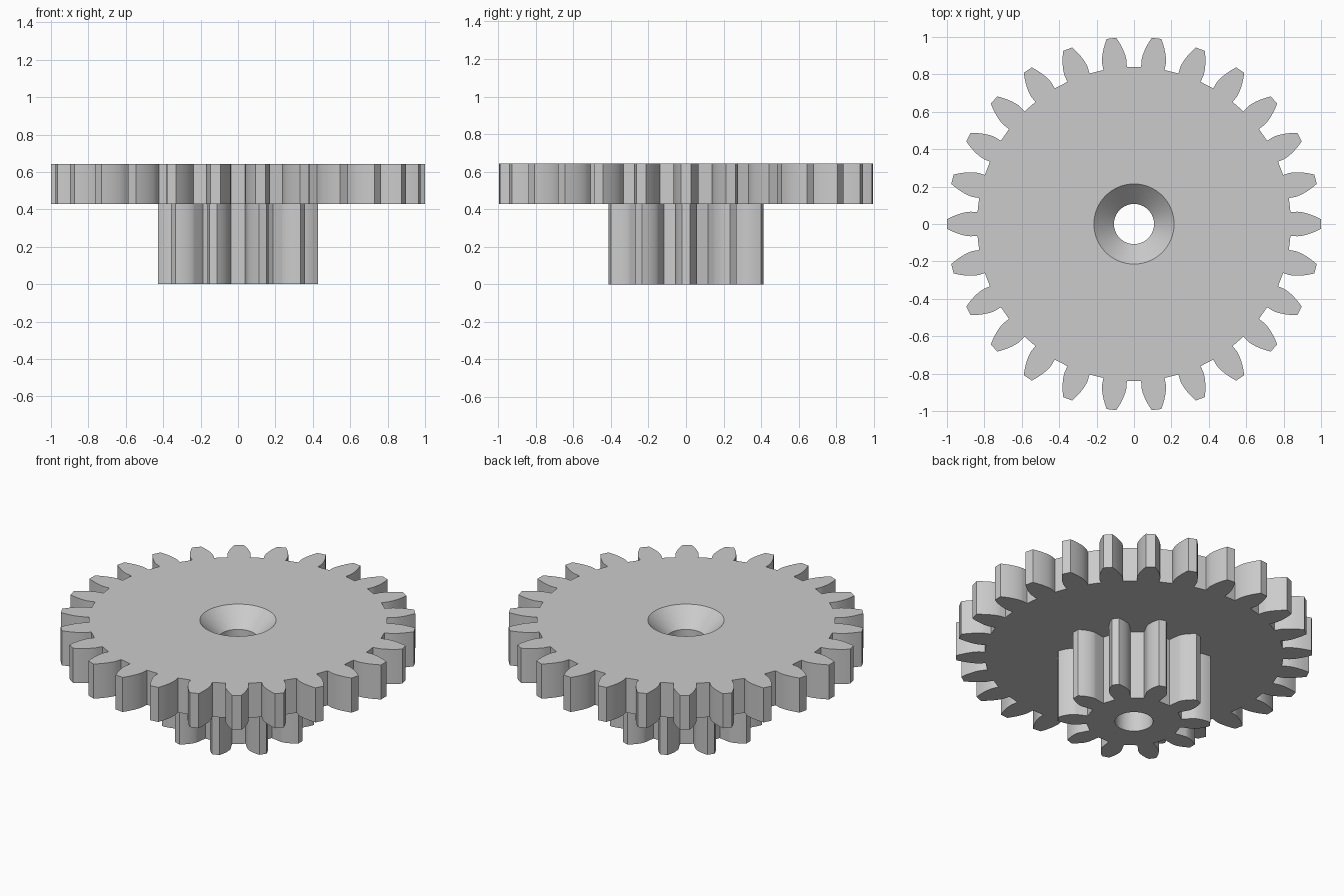
import bpy, bmesh, math

cube = bpy.data.objects.get("Cube")
if cube:
    bpy.data.objects.remove(cube, do_unlink=True)

MODULE = 2 / 28          # tooth size shared by both gears
PRESSURE = math.radians(20)

grey = bpy.data.materials.new("plain grey")
grey.use_nodes = True
colour = (0.6, 0.6, 0.6, 1)
grey.diffuse_color = colour
grey.node_tree.nodes["Principled BSDF"].inputs["Base Color"].default_value = colour


def polar(r, a):
    return (r * math.cos(a), r * math.sin(a))


def gear_outline(teeth, steps=8):
    """Involute tooth outline, first tooth pointing along +x."""
    pitch = MODULE * teeth / 2
    tip, root, base = pitch + MODULE, pitch - 1.25 * MODULE, pitch * math.cos(PRESSURE)
    base_half = math.pi / (2 * teeth) + math.tan(PRESSURE) - PRESSURE
    flank = [(root, base_half)]
    for i in range(steps + 1):
        r = base + (tip - base) * (i / steps) ** 1.5
        a = math.acos(min(1, base / r))
        flank.append((r, base_half - (math.tan(a) - a)))
    tooth = [(r, -a) for r, a in flank] + [(r, a) for r, a in reversed(flank)]
    return [polar(r, a + math.tau * t / teeth) for t in range(teeth) for r, a in tooth]


def circle(radius, count=64):
    return [polar(radius, math.tau * i / count) for i in range(count)]


def ring(bm, points, z):
    verts = [bm.verts.new((x, y, z)) for x, y in points]
    n = len(verts)
    edges = [bm.edges.new((verts[i], verts[(i + 1) % n])) for i in range(n)]
    return verts, edges


def wall(bm, lower, upper):
    a, b = lower[0], upper[0]
    n = len(a)
    for i in range(n):
        j = (i + 1) % n
        bm.faces.new((a[i], a[j], b[j], b[i]))


def build_gear(name, teeth, z0, z1, bore):
    """Toothed solid with a turned bore, given as (radius, z) from bottom to top."""
    bm = bmesh.new()
    outline = gear_outline(teeth)
    outer = [ring(bm, outline, z) for z in (z0, z1)]
    inner = [ring(bm, circle(r), z) for r, z in bore]
    wall(bm, *outer)
    for low, high in zip(inner, inner[1:]):
        wall(bm, low, high)
    for rim, hole in ((outer[0], inner[0]), (outer[1], inner[-1])):
        bmesh.ops.triangle_fill(bm, use_beauty=True, edges=rim[1] + hole[1])
    bmesh.ops.recalc_face_normals(bm, faces=bm.faces[:])
    mesh = bpy.data.meshes.new(name)
    bm.to_mesh(mesh)
    bm.free()
    mesh.materials.append(grey)
    obj = bpy.data.objects.new(name, mesh)
    bpy.context.collection.objects.link(obj)
    bpy.ops.object.select_all(action="DESELECT")
    obj.select_set(True)
    bpy.context.view_layer.objects.active = obj
    bpy.ops.object.shade_smooth_by_angle(angle=math.radians(25))


shoulder, top = 6 * MODULE, 9 * MODULE
hole = 1.5 * MODULE

# Small drive gear underneath
build_gear("pinion", 10, 0, shoulder, [(hole, 0), (hole, shoulder)])

# Wide gear with a countersunk bore
build_gear("large_gear", 26, shoulder, top,
           [(hole, shoulder), (hole, top - hole), (2 * hole, top)])
